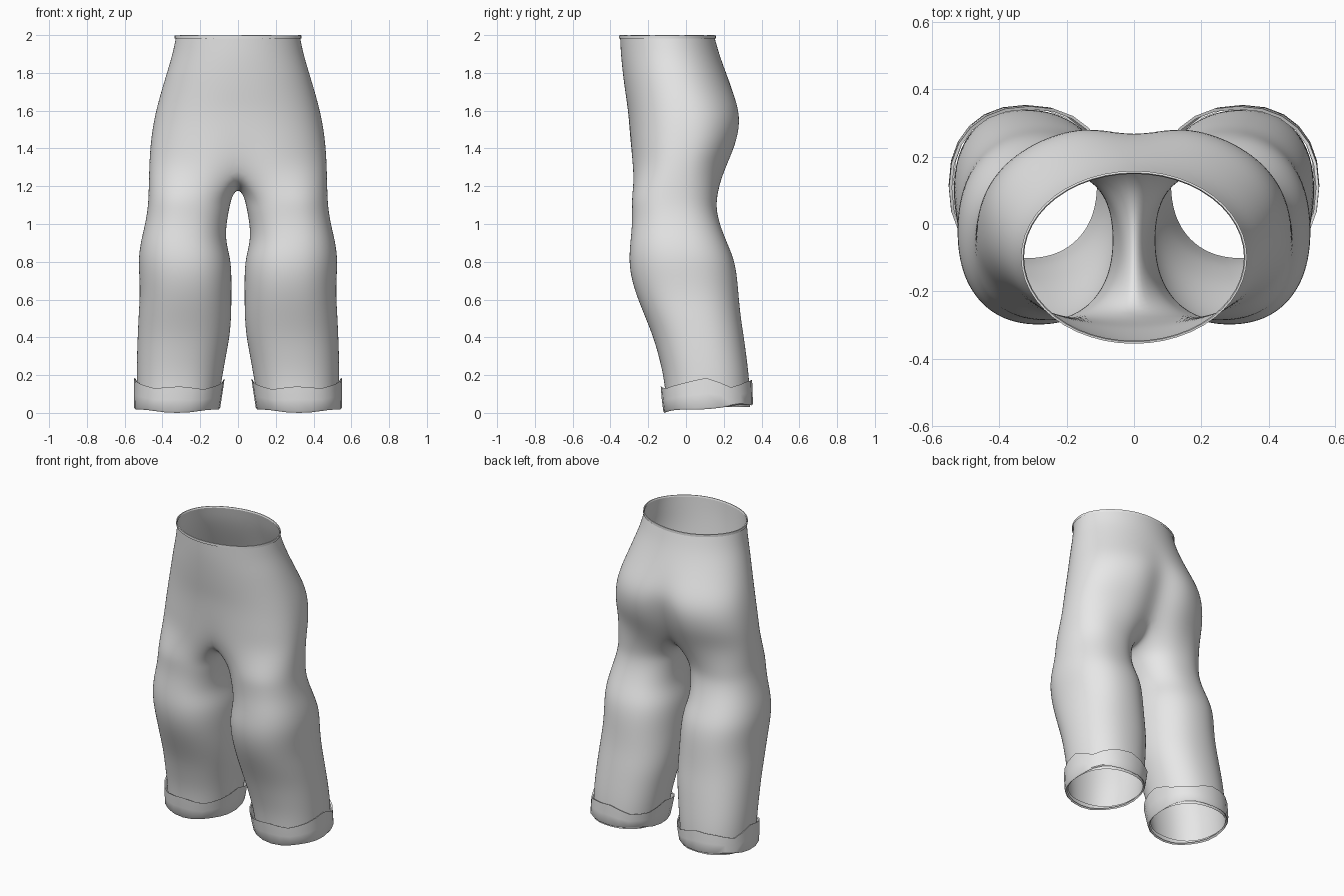
import bpy
import bmesh
import math

if "Cube" in bpy.data.objects:
    bpy.data.objects.remove(bpy.data.objects["Cube"])

fabric = bpy.data.materials.new("grey_fabric")
fabric.diffuse_color = (0.8, 0.8, 0.8, 1)
fabric.use_nodes = True
fabric.node_tree.nodes["Principled BSDF"].inputs["Base Color"].default_value = fabric.diffuse_color


def spow(v, n):
    """Signed power used for rounded-square cross sections."""
    return math.copysign(abs(v) ** (2 / n), v)


def make_object(name, rows, closed_from, mirror, subdivide):
    """Skin a stack of rings, closing them from a given ring downward."""
    bm = bmesh.new()
    verts = [[bm.verts.new(p) for p in row] for row in rows]
    for r in range(len(rows) - 1):
        a, b = verts[r], verts[r + 1]
        count = min(len(a), len(b))
        closed = r >= closed_from
        for i in range(count if closed else count - 1):
            j = (i + 1) % len(a) if closed else i + 1
            bm.faces.new((a[i], b[i], b[j], a[j]))
    for f in bm.faces:
        f.smooth = True
    mesh = bpy.data.meshes.new(name)
    bm.to_mesh(mesh)
    bm.free()
    mesh.materials.append(fabric)
    ob = bpy.data.objects.new(name, mesh)
    bpy.context.collection.objects.link(ob)
    if mirror:
        m = ob.modifiers.new("mirror", 'MIRROR')
        m.merge_threshold = 0.0005
    if subdivide:
        s = ob.modifiers.new("smooth", 'SUBSURF')
        s.levels = s.render_levels = 2
    return ob


def torso_row(z, rx, yf, yb, n, dent_f, dent_b):
    """Half ring from front centre round the hip to back centre."""
    cy, ry = (yf + yb) / 2, (yb - yf) / 2
    row = []
    for k in range(19):
        t = math.radians(-90 + 10 * k)
        x = 0 if k in (0, 18) else rx * spow(math.cos(t), n)
        y = cy + ry * spow(math.sin(t), n)
        dip = math.exp(-(x / 0.09) ** 2)
        y += dip * (dent_f if k < 9 else -dent_b)
        row.append((x, y, z))
    return row


def leg_ring(z, x0, x1, y0, y1, n=2.25):
    """Full ring starting at the inner front corner."""
    row = []
    for k in range(24):
        t = math.radians(-135 + 15 * k)
        row.append(((x0 + x1) / 2 + (x1 - x0) / 2 * spow(math.cos(t), n),
                    (y0 + y1) / 2 + (y1 - y0) / 2 * spow(math.sin(t), n), z))
    return row


# Hips: height, half width, front, back, squareness, front and back centre dents
hips = [
    (1.99, 0.330, -0.350, 0.152, 2.0, 0, 0),
    (1.90, 0.347, -0.346, 0.176, 2.0, 0, 0),
    (1.80, 0.378, -0.336, 0.213, 2.05, 0, 0),
    (1.70, 0.408, -0.323, 0.257, 2.1, 0, 0.008),
    (1.61, 0.433, -0.309, 0.294, 2.2, 0, 0.025),
    (1.52, 0.452, -0.301, 0.304, 2.25, 0, 0.050),
    (1.41, 0.466, -0.296, 0.277, 2.3, 0.005, 0.060),
    (1.30, 0.472, -0.293, 0.226, 2.3, 0.02, 0.060),
]
rows = [torso_row(*h) for h in hips]

# Crotch seam closes the last hip row into a leg ring, back to front
rows[-1] += [(0, 0.11, 1.235), (0, 0.04, 1.195), (0, -0.04, 1.185),
             (0, -0.13, 1.20), (0, -0.22, 1.24)]

# Legs: height, inner x, outer x, front, back
legs = [
    (1.15, 0.030, 0.475, -0.289, 0.166),
    (1.08, 0.045, 0.480, -0.288, 0.162),
    (1.00, 0.060, 0.493, -0.287, 0.180),
    (0.91, 0.064, 0.516, -0.296, 0.215),
    (0.82, 0.038, 0.529, -0.304, 0.255),
    (0.73, 0.032, 0.525, -0.296, 0.272),
    (0.63, 0.033, 0.521, -0.268, 0.280),
    (0.52, 0.033, 0.528, -0.223, 0.290),
    (0.41, 0.041, 0.533, -0.178, 0.307),
    (0.30, 0.062, 0.537, -0.146, 0.322),
    (0.20, 0.080, 0.538, -0.122, 0.334),
    (0.11, 0.095, 0.536, -0.111, 0.340),
    (0.03, 0.108, 0.534, -0.104, 0.342),
]
rows += [leg_ring(*l) for l in legs]
make_object("trousers", rows, len(hips) - 1, True, True)

# Waist rim: a thin folded band round the opening
rim = []
for z, grow in ((1.99, -0.003), (1.999, 0.0), (1.998, 0.006), (1.982, 0.006)):
    rim.append([((0.33 + grow) * math.cos(t),
                 -0.099 + (0.251 + grow) * math.sin(t),
                 z + 0.001 * math.cos(5 * t))
                for t in (math.tau * k / 48 for k in range(48))])
waist = make_object("waist_rim", rim, 0, False, False)

# Turned-up cuffs with an uneven upper edge; heights every 30 degrees from outside
edge = [0.185, 0.135, 0.165, 0.175, 0.135, 0.14,
        0.18, 0.15, 0.125, 0.14, 0.13, 0.155]


def cuff_ring(x0, x1, y0, y1, blend):
    """Ring between the wavy hem (blend 0) and the uneven edge (blend 1)."""
    ring = []
    for k, (x, y, _) in enumerate(leg_ring(0, x0, x1, y0, y1)):
        deg = (-135 + 15 * k) % 360
        t = math.radians(deg)
        low = 0.025 + 0.02 * math.sin(t) - 0.005 * math.cos(4 * t)
        i, f = divmod(deg / 30, 1)
        top = edge[int(i)] * (1 - f) + edge[(int(i) + 1) % 12] * f
        ring.append((x, y, low + (top - low) * blend))
    return ring


cuff = make_object("leg_cuff", [
    cuff_ring(0.078, 0.541, -0.126, 0.341, 0.97),
    cuff_ring(0.071, 0.550, -0.134, 0.350, 1.0),
    cuff_ring(0.083, 0.551, -0.128, 0.353, 0.5),
    cuff_ring(0.094, 0.551, -0.120, 0.354, 0.06),
    cuff_ring(0.100, 0.545, -0.113, 0.349, 0.0),
    cuff_ring(0.107, 0.536, -0.105, 0.343, 0.06),
], 0, True, False)

# Keep the band edges crisp
for ob in (waist, cuff):
    bpy.ops.object.select_all(action='DESELECT')
    ob.select_set(True)
    bpy.context.view_layer.objects.active = ob
    bpy.ops.object.shade_smooth_by_angle(angle=math.radians(40))
